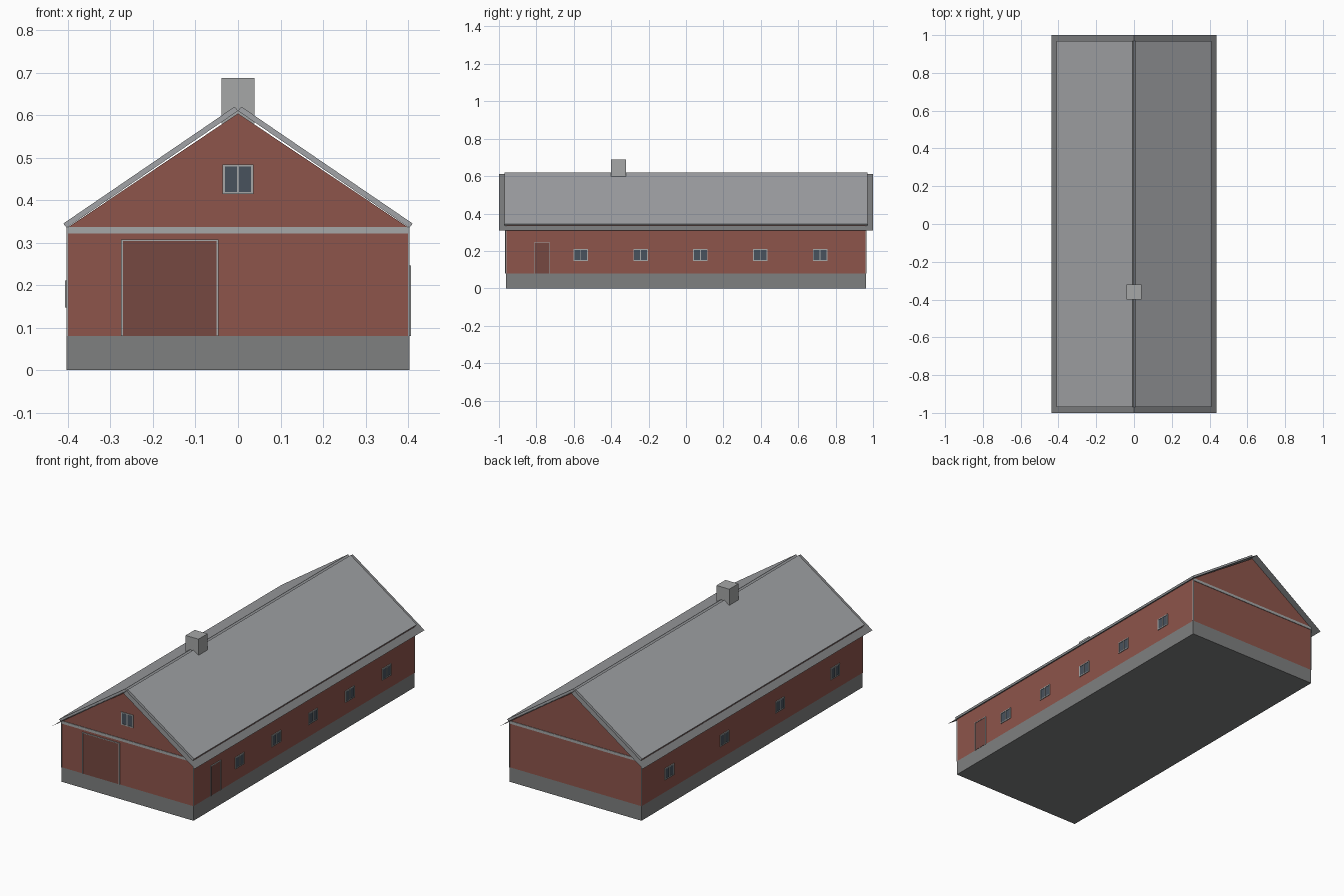
import bpy, bmesh
from math import radians
from mathutils import Matrix, Vector

if "Cube" in bpy.data.objects:
    bpy.data.objects.remove(bpy.data.objects["Cube"])


def material(name, r, g, b):
    m = bpy.data.materials.new(name)
    m.diffuse_color = (r, g, b, 1)
    m.use_nodes = True
    m.node_tree.nodes["Principled BSDF"].inputs["Base Color"].default_value = m.diffuse_color
    return m


RED = material("wall_red", 0.27, 0.09, 0.07)
DOOR = material("door_red", 0.18, 0.065, 0.053)
STONE = material("stone_grey", 0.21, 0.215, 0.215)
TRIM = material("trim_grey", 0.38, 0.39, 0.39)
ROOF = material("roof_grey", 0.36, 0.37, 0.385)
EAVE = material("eave_grey", 0.21, 0.215, 0.22)
GLASS = material("glass_dark", 0.065, 0.085, 0.11)

HX, HY, BASE, EAVES = 0.403, 0.963, 0.08, 0.334


def finish(name, bm, mat, matrix=None):
    bmesh.ops.recalc_face_normals(bm, faces=bm.faces)
    me = bpy.data.meshes.new(name)
    bm.to_mesh(me)
    bm.free()
    ob = bpy.data.objects.new(name, me)
    if matrix:
        ob.matrix_world = matrix
    me.materials.append(mat)
    bpy.context.collection.objects.link(ob)
    return ob


def box(name, lo, hi, mat, matrix=None):
    lo, hi = Vector(lo), Vector(hi)
    bm = bmesh.new()
    bmesh.ops.create_cube(bm, size=1)
    bmesh.ops.scale(bm, vec=hi - lo, verts=bm.verts)
    bmesh.ops.translate(bm, vec=(lo + hi) / 2, verts=bm.verts)
    return finish(name, bm, mat, matrix)


def prism(name, profile, half, mat):
    # x/z profile extruded along y
    bm = bmesh.new()
    face = bm.faces.new([bm.verts.new((x, -half, z)) for x, z in profile])
    out = bmesh.ops.extrude_face_region(bm, geom=[face])
    verts = [v for v in out["geom"] if isinstance(v, bmesh.types.BMVert)]
    bmesh.ops.translate(bm, vec=(0, 2 * half, 0), verts=verts)
    return finish(name, bm, mat)


# Wall frames: local x runs along the wall, local -y points outward
FRONT = Matrix.Translation((0, -HY, 0))
RIGHT = Matrix.Translation((HX, 0, 0)) @ Matrix.Rotation(radians(90), 4, 'Z')
LEFT = Matrix.Translation((-HX, 0, 0)) @ Matrix.Rotation(radians(-90), 4, 'Z')


def frame(name, x0, x1, z0, z1, w, wall, sill=True):
    d = -0.004
    box(name + "_jamb_a", (x0, d, z0), (x0 + w, 0, z1), TRIM, wall)
    box(name + "_jamb_b", (x1 - w, d, z0), (x1, 0, z1), TRIM, wall)
    box(name + "_head", (x0 + w, d, z1 - w), (x1 - w, 0, z1), TRIM, wall)
    if sill:
        box(name + "_sill", (x0 + w, d, z0), (x1 - w, 0, z0 + w), TRIM, wall)


def window(name, x, z, hw, hh, wall):
    w = 0.005
    frame(name, x - hw, x + hw, z - hh, z + hh, w, wall)
    box(name + "_mullion", (x - 0.002, -0.004, z - hh + w),
        (x + 0.002, 0, z + hh - w), TRIM, wall)
    box(name + "_glass", (x - hw + w, -0.0015, z - hh + w),
        (x + hw - w, 0, z + hh - w), GLASS, wall)


def door(name, x0, x1, z1, wall):
    w = 0.004
    frame(name, x0, x1, BASE, z1, w, wall, sill=False)
    box(name + "_leaf", (x0 + w, -0.0015, BASE), (x1 - w, 0, z1 - w), DOOR, wall)


# Foundation and gabled walls
box("foundation", (-HX, -HY, 0), (HX, HY, BASE), STONE)
prism("walls", [(-HX, BASE), (HX, BASE), (HX, EAVES), (0, 0.604), (-HX, EAVES)], HY, RED)

# Corner boards and gable bands
for sx in (-1, 1):
    for sy in (-1, 1):
        c = Vector((sx * (HX - 0.001), sy * (HY - 0.001), 0))
        box("corner_board", c + Vector((-0.002, -0.003, BASE)),
            c + Vector((0.002, 0.003, 0.322)), TRIM)
for sy in (-1, 1):
    box("gable_band", (-HX, sy * HY - 0.003, 0.322), (HX, sy * HY + 0.003, 0.337), TRIM)

# Roof: overhanging sheet below, thicker covering slab above, open groove at the ridge
for side, s in (("left", -1), ("right", 1)):
    bm = bmesh.new()
    bm.faces.new([bm.verts.new(p) for p in ((0, -1, 0.61), (s * 0.437, -1, 0.309),
                                            (s * 0.437, 1, 0.309), (0, 1, 0.61))])
    finish("eave_sheet_" + side, bm, EAVE)
    prism("roof_slab_" + side, [(s * x, z) for x, z in
          ((0, 0.610), (0.403, 0.335), (0.411, 0.345), (0.008, 0.620))], 0.97, ROOF)

box("chimney", (-0.039, -0.4, 0.58), (0.039, -0.321, 0.688), TRIM)

# Openings
door("barn_door", -0.275, -0.046, 0.308, FRONT)
window("gable_window", 0, 0.449, 0.036, 0.035, FRONT)
door("side_door", -0.814, -0.726, 0.246, RIGHT)
for i in range(5):
    window(f"right_window_{i + 1}", -0.563 + 0.32 * i, 0.179, 0.039, 0.032, RIGHT)
for i in range(4):
    window(f"left_window_{i + 1}", -0.722 + 0.4815 * i, 0.179, 0.039, 0.032, LEFT)
